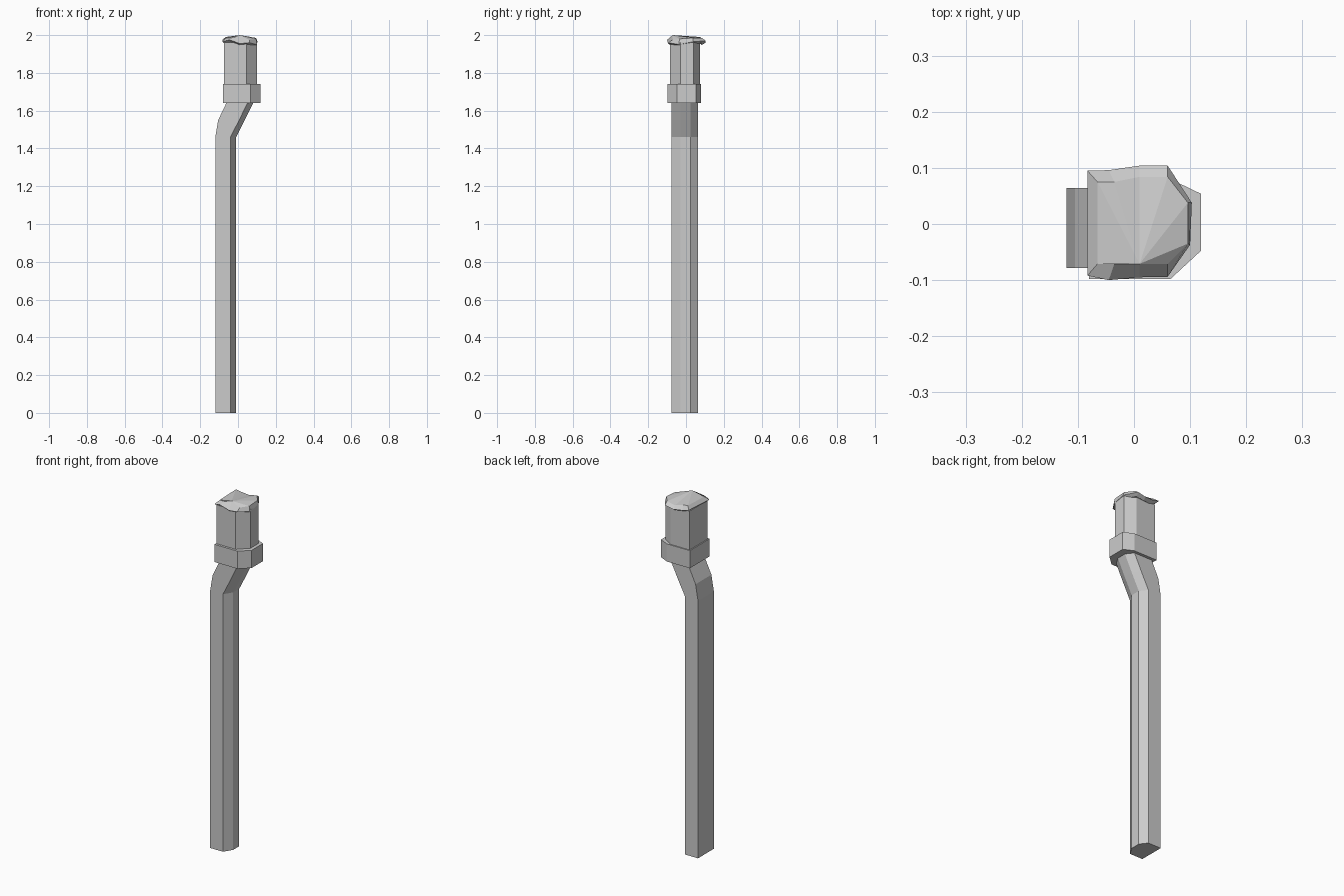
import bpy
import bmesh

cube = bpy.data.objects.get("Cube")
if cube:
    bpy.data.objects.remove(cube, do_unlink=True)

grey = bpy.data.materials.new("plain_grey")
grey.use_nodes = True
colour = (0.6, 0.6, 0.6, 1)
grey.diffuse_color = colour
grey.node_tree.nodes["Principled BSDF"].inputs["Base Color"].default_value = colour


def loft(name, rings, fan_start=None):
    """Join matching rings of points and close both ends."""
    bm = bmesh.new()
    loops = [[bm.verts.new(p) for p in ring] for ring in rings]
    n = len(loops[0])
    for low, high in zip(loops, loops[1:]):
        for i in range(n):
            j = (i + 1) % n
            bm.faces.new((low[i], low[j], high[j], high[i]))
    bm.faces.new(loops[0][::-1])
    top = loops[-1]
    if fan_start is None:
        bm.faces.new(top)
    else:
        top = top[fan_start:] + top[:fan_start]
        for i in range(1, n - 1):
            bm.faces.new((top[0], top[i], top[i + 1]))
    bmesh.ops.recalc_face_normals(bm, faces=bm.faces)
    mesh = bpy.data.meshes.new(name)
    bm.to_mesh(mesh)
    bm.free()
    mesh.materials.append(grey)
    obj = bpy.data.objects.new(name, mesh)
    bpy.context.collection.objects.link(obj)
    return obj


def section(back, shoulder, nose, y0, y1, n0, n1, z):
    """Six-sided outline, square at -x and chamfered towards +x."""
    return [(back, y0, z), (shoulder, y0, z), (nose, n0, z),
            (nose, n1, z), (shoulder, y1, z), (back, y1, z)]


# Long post with the bent neck
levels = [(-0.12, -0.04, -0.01, 0), (-0.12, -0.04, -0.01, 1.46),
          (-0.105, 0.006, 0.036, 1.55), (-0.062, 0.05, 0.08, 1.64)]
loft("post", [section(b, s, n, -0.078, 0.064, -0.03, 0.025, z)
              for b, s, n, z in levels])

# Collar and head
loft("collar", [section(-0.08, 0.065, 0.119, -0.098, 0.08, -0.048, 0.054, z)
                for z in (1.64, 1.74)])
loft("head", [section(-0.074, 0.045, 0.1, -0.085, 0.074, -0.03, 0.04, z)
              for z in (1.74, 1.96)])

# Uneven cap: flared rim below a fanned top
rim = [(-0.083, -0.092, 1.965), (-0.045, -0.1, 1.975), (0.01, -0.095, 1.955),
       (0.06, -0.094, 1.96), (0.1, -0.037, 1.95), (0.103, 0.038, 1.965),
       (0.06, 0.104, 1.97), (0.01, 0.104, 1.96), (-0.045, 0.096, 1.965),
       (-0.083, 0.095, 1.975)]
crown = [(-0.065, -0.071, 1.985), (-0.035, -0.071, 1.985), (0.01, -0.071, 2.0),
         (0.06, -0.071, 1.975), (0.096, -0.035, 1.98), (0.096, 0.038, 1.985),
         (0.06, 0.084, 1.985), (0.01, 0.084, 1.975), (-0.035, 0.075, 1.985),
         (-0.065, 0.075, 1.99)]
under = [(x * 0.85, y * 0.8, z - 0.012) for x, y, z in rim]
loft("cap", [under, rim, crown], fan_start=2)
